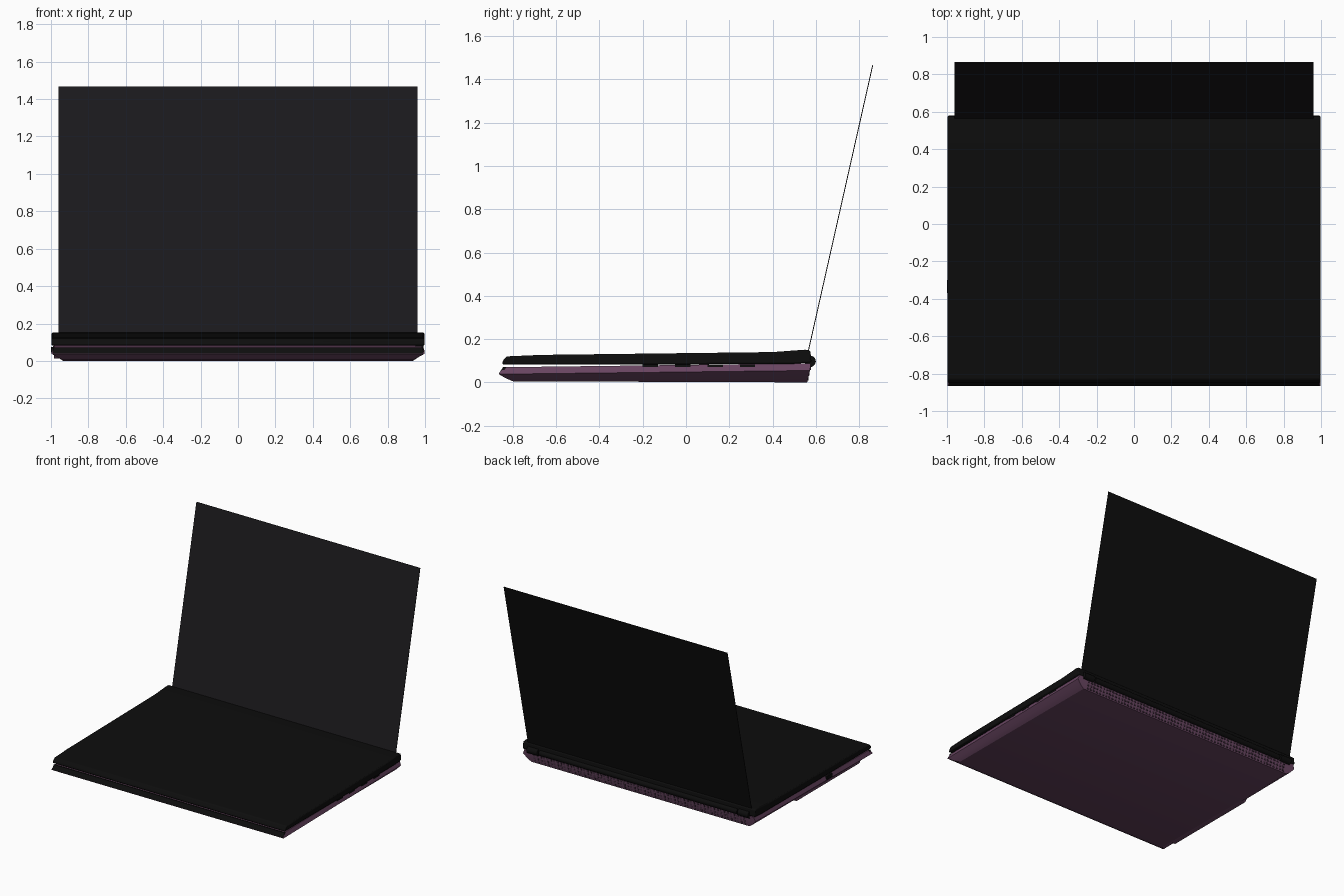
import bpy, bmesh, math
from mathutils import Vector

if "Cube" in bpy.data.objects:
    bpy.data.objects.remove(bpy.data.objects["Cube"])


def material(name, rgb):
    m = bpy.data.materials.new(name)
    m.diffuse_color = (*rgb, 1)
    m.use_nodes = True
    m.node_tree.nodes["Principled BSDF"].inputs["Base Color"].default_value = m.diffuse_color
    return m


BLACK = material("black", (0.004, 0.004, 0.004))
GLASS = material("screen_glass", (0.011, 0.01, 0.012))
PURPLE = material("purple", (0.14, 0.06, 0.12))
DARK = material("dark_purple", (0.05, 0.025, 0.045))


def finish(name, bm, mat, bevel=0.0):
    bmesh.ops.recalc_face_normals(bm, faces=bm.faces)
    me = bpy.data.meshes.new(name)
    bm.to_mesh(me)
    bm.free()
    ob = bpy.data.objects.new(name, me)
    bpy.context.collection.objects.link(ob)
    me.materials.append(mat)
    if bevel:
        b = ob.modifiers.new("bevel", 'BEVEL')
        b.width, b.segments, b.limit_method = bevel, 2, 'ANGLE'
        b.angle_limit = math.radians(30)
    bpy.context.view_layer.objects.active = ob
    ob.select_set(True)
    bpy.ops.object.shade_smooth_by_angle(angle=math.radians(30))
    ob.select_set(False)
    return ob


def prism(name, profile, x0, x1, mat, bevel=0.0):
    """Extrude a (y, z) profile along x."""
    bm = bmesh.new()
    f = bm.faces.new([bm.verts.new((x0, y, z)) for y, z in profile])
    r = bmesh.ops.extrude_face_region(bm, geom=[f])
    vs = [v for v in r["geom"] if isinstance(v, bmesh.types.BMVert)]
    bmesh.ops.translate(bm, verts=vs, vec=(x1 - x0, 0, 0))
    return finish(name, bm, mat, bevel)


def loft(name, rings, mat, bevel=0.0):
    """Stack rectangular rings: half width, front y, front z, rear y, rear z."""
    bm = bmesh.new()
    loops = [[bm.verts.new(c) for c in ((-w, fy, fz), (w, fy, fz), (w, ry, rz), (-w, ry, rz))]
             for w, fy, fz, ry, rz in rings]
    for a, b in zip(loops, loops[1:]):
        for i in range(4):
            j = (i + 1) % 4
            bm.faces.new((a[i], a[j], b[j], b[i]))
    bm.faces.new(loops[0])
    bm.faces.new(loops[-1])
    return finish(name, bm, mat, bevel)


def circle(cy, cz, r, n=20):
    return [(cy + r * math.cos(2 * math.pi * i / n), cz + r * math.sin(2 * math.pi * i / n))
            for i in range(n)]


# Purple lower shell with chamfered underside
loft("bottom_shell", [(0.935, -0.80, 0.005, 0.56, 0.0), (0.965, -0.835, 0.02, 0.565, 0.02),
                      (0.997, -0.865, 0.038, 0.573, 0.055),
                      (0.985, -0.842, 0.07, 0.577, 0.088)], PURPLE)

# Black strip covering the front edge of the shell
prism("front_strip", [(-0.866, 0.04), (-0.844, 0.072), (-0.83, 0.07), (-0.85, 0.042)],
      -0.99, 0.99, BLACK)

# Keyboard deck, slightly raised at the hinge end
prism("keyboard_deck", [(-0.85, 0.083), (-0.848, 0.098), (-0.83, 0.12), (-0.67, 0.127),
                        (0.40, 0.14), (0.55, 0.151), (0.575, 0.147), (0.58, 0.092),
                        (0.50, 0.086), (-0.2, 0.082)], -0.997, 0.997, BLACK, 0.007)

# Hinge bar with end knuckles
prism("hinge_bar", circle(0.573, 0.097, 0.022), -0.85, 0.85, BLACK)
for s, side in ((-1, "left"), (1, "right")):
    prism(f"{side}_hinge_knuckle", circle(0.574, 0.097, 0.026), s * 0.86, s * 0.95, BLACK)

# Thin tilted lid: back cover and screen
bottom, top = Vector((0.562, 0.13)), Vector((0.863, 1.466))
n = Vector((top - bottom)).orthogonal().normalized()
if n.x < 0:
    n = -n


def sheet(name, a, b, mat):
    prism(name, [bottom + n * a, top + n * a, top + n * b, bottom + n * b], -0.96, 0.96, mat)


sheet("lid_back", 0.0, 0.002, BLACK)
sheet("screen", -0.002, 0.0, GLASS)

# Rear vent: two rows of slots on the back face of the shell
bm = bmesh.new()
for row in (0.016, 0.04, 0.064):
    for i in range(64):
        x = -0.9 + i * 1.8 / 63
        r = bmesh.ops.create_cube(bm, size=1)["verts"]
        bmesh.ops.scale(bm, verts=r, vec=(0.015, 0.006, 0.015))
        bmesh.ops.translate(bm, verts=r, vec=(x, 0.56 + row * 0.22, row))
finish("rear_vent", bm, DARK)

# Drive tray along the left underside, with its eject button
prism("drive_tray", [(-0.72, 0.012), (0.05, 0.012), (0.08, 0.045), (-0.75, 0.045)],
      -0.985, -0.9, PURPLE, 0.003)
prism("drive_button", [(-0.37, 0.045), (-0.30, 0.045), (-0.30, 0.075), (-0.37, 0.075)],
      -1.0, -0.96, BLACK, 0.003)

# Dark port openings on the right side
for k, y in enumerate((-0.2, -0.05, 0.1, 0.25)):
    prism(f"right_port_{k + 1}", [(y, 0.07), (y + 0.07, 0.07), (y + 0.07, 0.083), (y, 0.083)],
          0.95, 0.991, BLACK)
